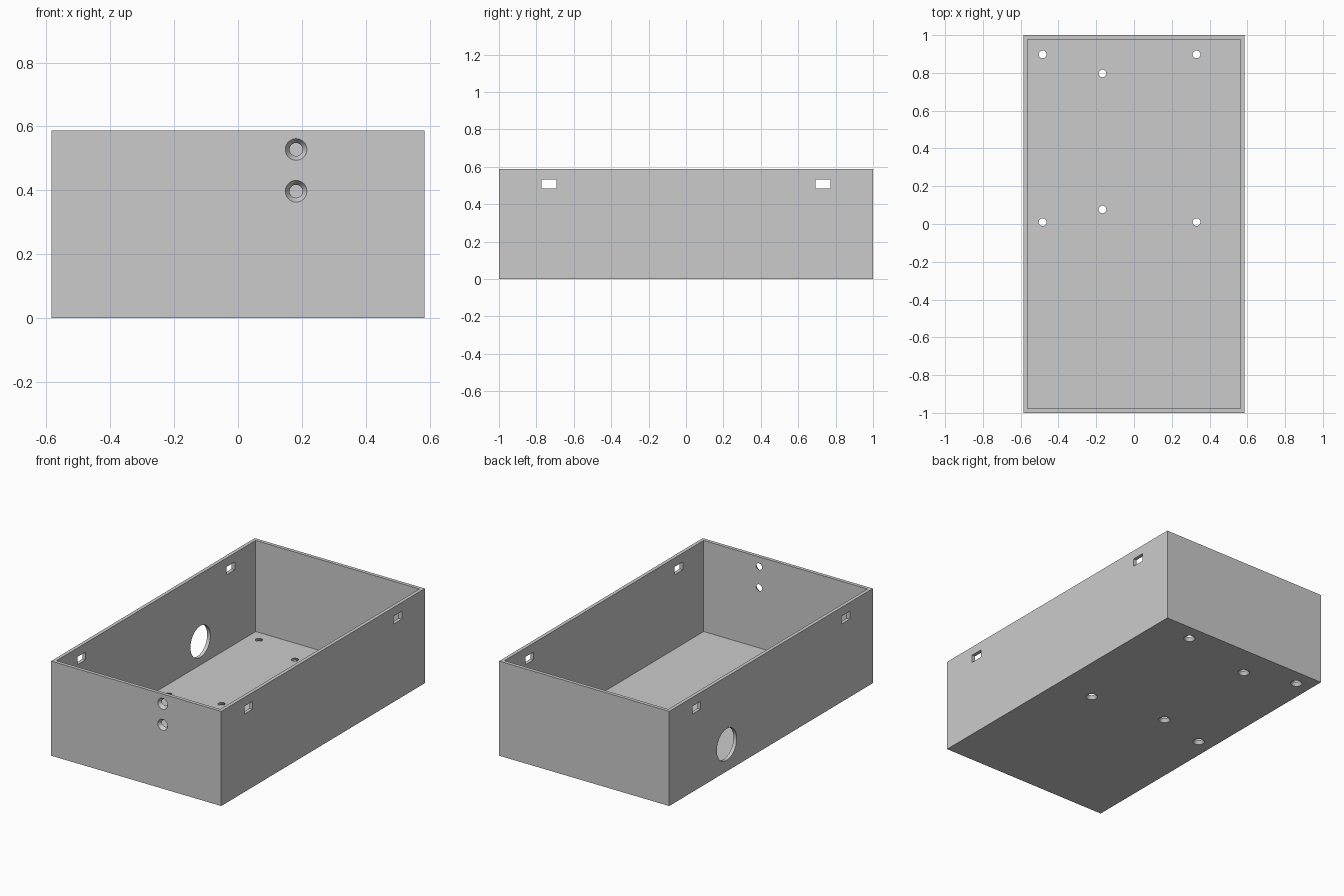
import bpy, bmesh, math
from mathutils import Matrix, Vector

if "Cube" in bpy.data.objects:
    bpy.data.objects.remove(bpy.data.objects["Cube"])

HALF_X, HALF_Y, HEIGHT, WALL = 0.585, 1.0, 0.588, 0.022

grey = bpy.data.materials.new("plain grey")
grey.use_nodes = True
grey.diffuse_color = (0.6, 0.6, 0.6, 1)
grey.node_tree.nodes["Principled BSDF"].inputs["Base Color"].default_value = (0.6, 0.6, 0.6, 1)


def add_box(bm, low, high):
    low, high = Vector(low), Vector(high)
    place = Matrix.Translation((low + high) / 2) @ Matrix.Diagonal((*(high - low), 1))
    bmesh.ops.create_cube(bm, size=1, matrix=place)


def add_countersink(bm, centre, turn):
    """Tapered screw hole, wide at the outer face and narrow at the inner one."""
    extra = 0.005
    slope = (0.034 - 0.0205) / WALL
    place = Matrix.Translation(centre) @ turn @ Matrix.Translation((0, 0, WALL / 2))
    bmesh.ops.create_cone(bm, cap_ends=True, segments=24,
                          radius1=0.034 + slope * extra, radius2=0.0205 - slope * extra,
                          depth=WALL + 2 * extra, matrix=place)


def make_object(name, bm):
    mesh = bpy.data.meshes.new(name)
    bm.to_mesh(mesh)
    bm.free()
    mesh.materials.append(grey)
    obj = bpy.data.objects.new(name, mesh)
    bpy.context.collection.objects.link(obj)
    return obj


# Solid outer block of the open box
bm = bmesh.new()
add_box(bm, (-HALF_X, -HALF_Y, 0), (HALF_X, HALF_Y, HEIGHT))
tray = make_object("open_box", bm)

# Inner cavity, open at the top
bm = bmesh.new()
add_box(bm, (WALL - HALF_X, WALL - HALF_Y, WALL), (HALF_X - WALL, HALF_Y - WALL, HEIGHT + 0.1))
cavity = make_object("cavity_cutter", bm)

# All openings through the walls and floor
bm = bmesh.new()
for x, y in ((-0.484, 0.898), (0.331, 0.898), (-0.167, 0.797),
             (-0.484, 0.01), (0.331, 0.01), (-0.167, 0.077)):
    add_countersink(bm, (x, y, 0), Matrix.Identity(4))
for z in (0.397, 0.528):
    add_countersink(bm, (0.182, -HALF_Y, z), Matrix.Rotation(-math.pi / 2, 4, 'X'))
for y in (-0.733, 0.733):
    add_box(bm, (-0.7, y - 0.04, 0.484), (0.7, y + 0.04, 0.533))
bmesh.ops.create_cone(bm, cap_ends=True, segments=48, radius1=0.098, radius2=0.098, depth=0.1,
                      matrix=Matrix.Translation((-HALF_X, 0.435, 0.167)) @ Matrix.Rotation(math.pi / 2, 4, 'Y'))
openings = make_object("openings_cutter", bm)

# Cut the box, then drop the cutters
bpy.ops.object.select_all(action='DESELECT')
bpy.context.view_layer.objects.active = tray
tray.select_set(True)
for cutter in (cavity, openings):
    cutter.hide_render = True
    cut = tray.modifiers.new(cutter.name, 'BOOLEAN')
    cut.operation = 'DIFFERENCE'
    cut.solver = 'EXACT'
    cut.object = cutter
    bpy.ops.object.modifier_apply(modifier=cut.name)
    bpy.data.objects.remove(cutter)

bpy.ops.object.shade_smooth_by_angle(angle=math.radians(30))
